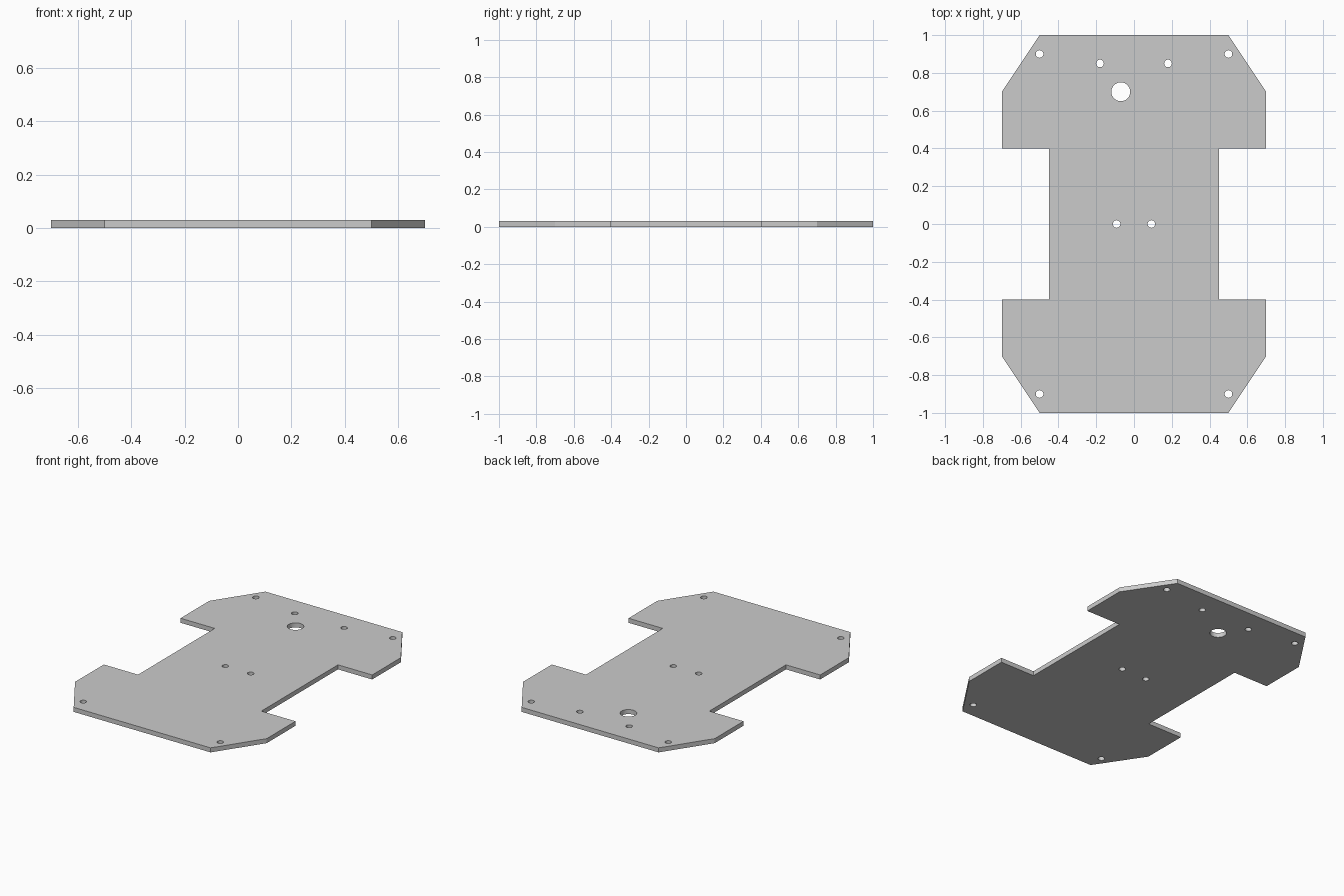
import bpy, bmesh
from math import cos, sin, tau

if "Cube" in bpy.data.objects:
    bpy.data.objects.remove(bpy.data.objects["Cube"])

THICK = 0.03

# Plate profile: one quarter, mirrored to all four corners
quarter = [(0.5, 1.0), (0.7, 0.7), (0.7, 0.4), (0.45, 0.4)]
right = quarter + [(x, -y) for x, y in reversed(quarter)]
outline = right + [(-x, y) for x, y in reversed(right)]

# Holes: x, y, radius
holes = [(sx * x, y, 0.02) for sx in (-1, 1)
         for x, y in ((0.5, 0.9), (0.5, -0.9), (0.18, 0.85), (0.092, 0))]
holes.append((-0.07, 0.7, 0.05))

curve = bpy.data.curves.new("base_plate", 'CURVE')
curve.dimensions = '2D'
curve.fill_mode = 'BOTH'
curve.extrude = THICK / 2


def add_loop(points):
    s = curve.splines.new('POLY')
    s.points.add(len(points) - 1)
    for p, (x, y) in zip(s.points, points):
        p.co = (x, y, 0, 1)
    s.use_cyclic_u = True


add_loop(outline)
for x, y, r in holes:
    n = 32
    add_loop([(x + r * cos(tau * i / n), y + r * sin(tau * i / n)) for i in range(n)])

plate = bpy.data.objects.new("base_plate", curve)
bpy.context.collection.objects.link(plate)
bpy.context.view_layer.objects.active = plate
plate.select_set(True)
bpy.ops.object.convert(target='MESH')
plate = bpy.context.object

# Weld caps to walls and set the plate on the floor
bm = bmesh.new()
bm.from_mesh(plate.data)
bmesh.ops.remove_doubles(bm, verts=bm.verts, dist=1e-5)
bmesh.ops.translate(bm, verts=bm.verts, vec=(0, 0, THICK / 2))
bmesh.ops.recalc_face_normals(bm, faces=bm.faces)
bm.to_mesh(plate.data)
bm.free()
bpy.ops.object.shade_smooth_by_angle()
